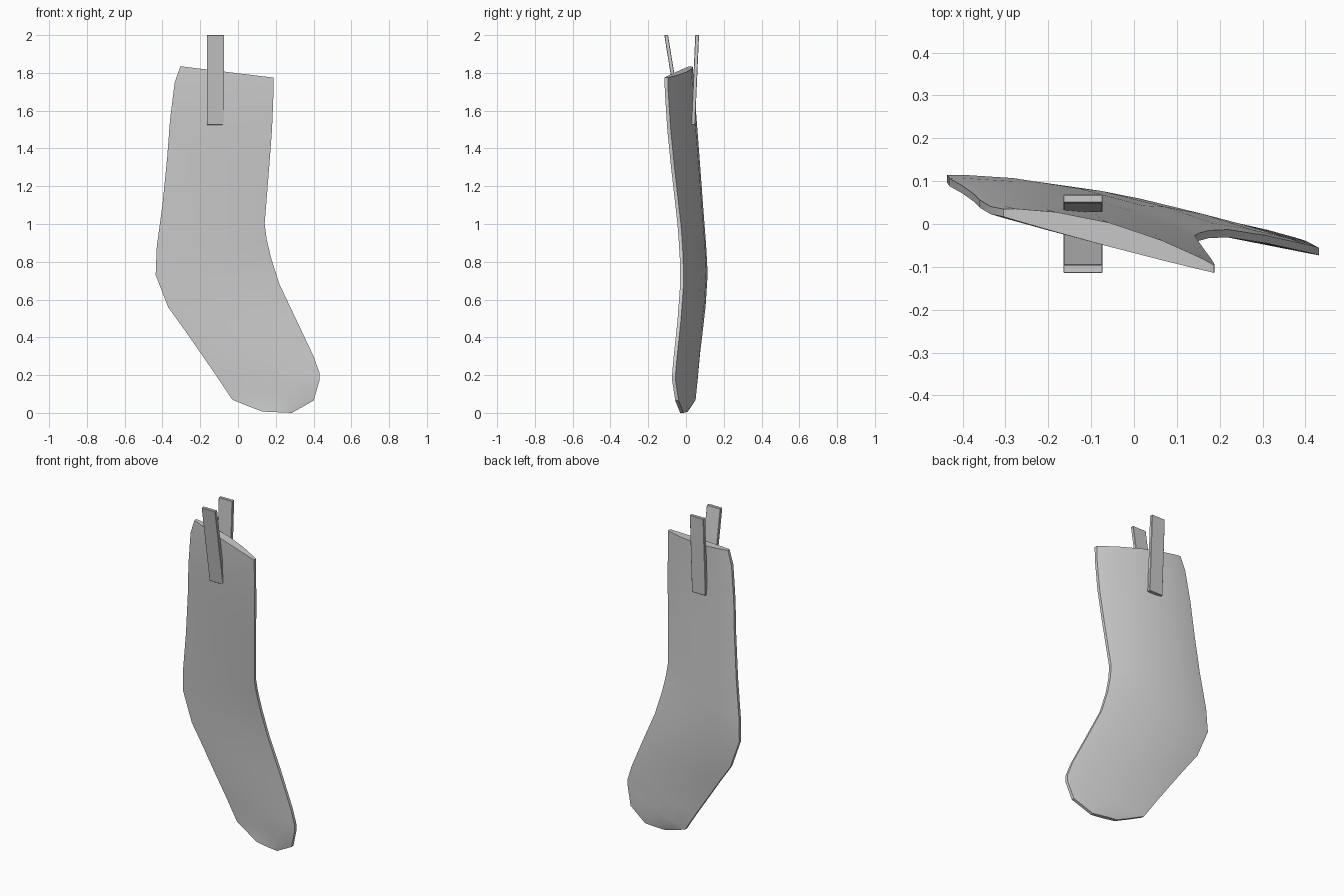
import bpy
from mathutils import Vector

if "Cube" in bpy.data.objects:
    bpy.data.objects.remove(bpy.data.objects["Cube"])


def make_mesh(name, verts, faces):
    mesh = bpy.data.meshes.new(name)
    mesh.from_pydata(verts, [], faces)
    mesh.update()
    obj = bpy.data.objects.new(name, mesh)
    bpy.context.collection.objects.link(obj)
    return obj


# Sock: rows from cuff to toe, (heel-side edge), (instep-side edge), back bulge
rows = [
    ((-.305, .026, 1.835), (.187, -.105, 1.775), .034),
    ((-.335, .032, 1.75), (.188, -.103, 1.70), .036),
    ((-.36, .047, 1.55), (.18, -.09, 1.50), .036),
    ((-.375, .062, 1.35), (.165, -.07, 1.30), .036),
    ((-.40, .08, 1.10), (.141, -.036, 1.00), .034),
    ((-.43, .097, .88), (.152, -.03, .92), .034),
    ((-.436, .105, .73), (.175, -.024, .82), .034),
    ((-.37, .094, .56), (.22, -.022, .68), .032),
    ((-.28, .08, .435), (.31, -.036, .49), .028),
    ((-.20, .066, .32), (.40, -.056, .30), .022),
    ((-.11, .054, .19), (.432, -.064, .21), .018),
    ((-.03, .042, .07), (.431, -.064, .17), .014),
    ((.05, .022, .037), (.40, -.048, .065), .010),
    ((.13, .0, .007), (.285, -.022, .0), .003),
]
steps = [0, .06, .25, .5, .75, .94, 1]
bulge = [0, .25, .75, 1, .75, .25, 0]
edge = .009
verts = []
for left, right, thick in rows:
    a, b = Vector(left), Vector(right)
    front = [a.lerp(b, t) - Vector((0, edge + .004 * k, 0)) for t, k in zip(steps, bulge)]
    back = [a.lerp(b, t) + Vector((0, edge + thick * k, 0)) for t, k in zip(steps, bulge)]
    verts += front + back[::-1]
n = 2 * len(steps)
faces = [(r * n + i, (r + 1) * n + i, (r + 1) * n + (i + 1) % n, r * n + (i + 1) % n)
         for r in range(len(rows) - 1) for i in range(n)]
# Closed cuff and toe, spanned by strips between front and back
last = (len(rows) - 1) * n
for i in range(len(steps) - 1):
    f0, f1, b0, b1 = i, i + 1, n - 1 - i, n - 2 - i
    faces.append((f0, f1, b1, b0))
    faces.append((last + b0, last + b1, last + f1, last + f0))
sock = make_mesh("sock", verts, faces)
bpy.context.view_layer.objects.active = sock
sock.select_set(True)
bpy.ops.object.shade_smooth_by_angle()


# Hanging clip: two leaning flat bars gripping the cuff
def clip_bar(name, bottom_y, top_y, x=-.119, width=.092, thick=.02, z0=1.525, z1=2.0):
    v = [(x + sx * width / 2, y + sy * thick / 2, z)
         for y, z in ((bottom_y, z0), (top_y, z1))
         for sx, sy in ((-1, -1), (1, -1), (1, 1), (-1, 1))]
    f = [(3, 2, 1, 0), (4, 5, 6, 7)]
    f += [(i, (i + 1) % 4, (i + 1) % 4 + 4, i + 4) for i in range(4)]
    bar = make_mesh(name, v, f)
    bevel = bar.modifiers.new("edge_bevel", 'BEVEL')
    bevel.width = .002


clip_bar("clip_front_bar", -.028, -.105)
clip_bar("clip_back_bar", .038, .059)
